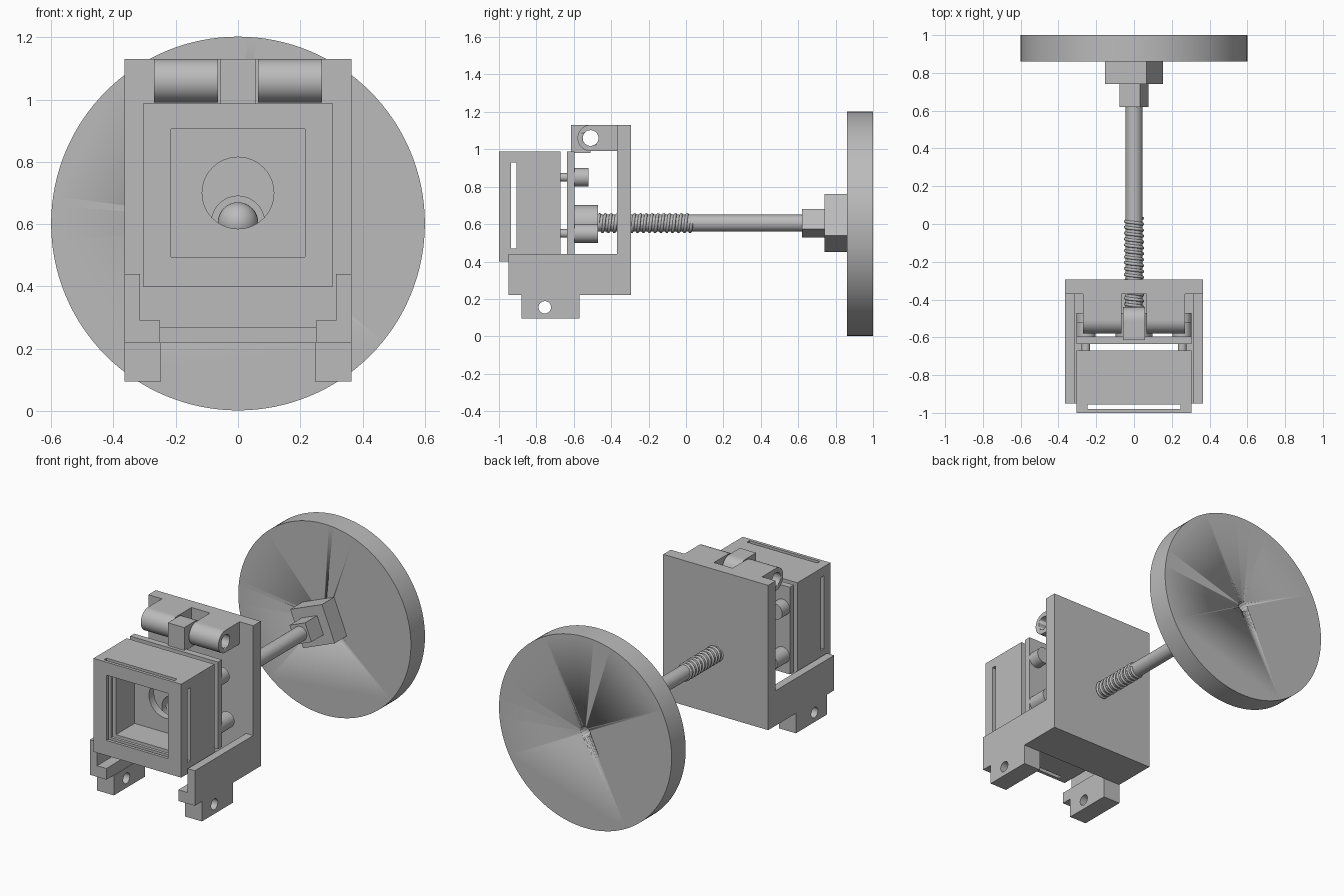
import bpy, bmesh, math
from mathutils import Matrix

cube = bpy.data.objects.get("Cube")
if cube:
    bpy.data.objects.remove(cube, do_unlink=True)

grey = bpy.data.materials.new("plain_grey")
grey.use_nodes = True
grey.diffuse_color = (0.5, 0.5, 0.5, 1)
grey.node_tree.nodes["Principled BSDF"].inputs["Base Color"].default_value = (0.5, 0.5, 0.5, 1)

AXIS_Z = 0.605  # height of the rod


def finish(name, bm, smooth=False):
    mesh = bpy.data.meshes.new(name)
    bmesh.ops.recalc_face_normals(bm, faces=bm.faces)
    bm.to_mesh(mesh)
    bm.free()
    obj = bpy.data.objects.new(name, mesh)
    bpy.context.collection.objects.link(obj)
    mesh.materials.append(grey)
    if smooth:
        activate(obj)
        bpy.ops.object.shade_smooth_by_angle(angle=math.radians(35))
    return obj


def activate(obj):
    bpy.ops.object.select_all(action='DESELECT')
    obj.select_set(True)
    bpy.context.view_layer.objects.active = obj


def box(name, x, y, z):
    bm = bmesh.new()
    bmesh.ops.create_cube(bm, size=1)
    for v in bm.verts:
        v.co = [(a + b) / 2 + c * (b - a) for (a, b), c in zip((x, y, z), v.co)]
    return finish(name, bm)


def cylinder(name, axis, centre, r, span, sides=48):
    """Cylinder along x or y; centre holds the other two coordinates."""
    bm = bmesh.new()
    bmesh.ops.create_cone(bm, cap_ends=True, segments=sides, radius1=r, radius2=r,
                          depth=span[1] - span[0])
    mid = (span[0] + span[1]) / 2
    if axis == 'X':
        rot, loc = Matrix.Rotation(math.pi / 2, 4, 'Y'), (mid, *centre)
    else:
        rot, loc = Matrix.Rotation(math.pi / 2, 4, 'X'), (centre[0], mid, centre[1])
    bmesh.ops.transform(bm, matrix=Matrix.Translation(loc) @ rot, verts=bm.verts)
    return finish(name, bm, True)


def combine(target, *others, op='DIFFERENCE'):
    for other in others:
        mod = target.modifiers.new("cut", 'BOOLEAN')
        mod.operation, mod.object, mod.solver = op, other, 'EXACT'
        activate(target)
        bpy.ops.object.modifier_apply(modifier=mod.name)
        bpy.data.objects.remove(other, do_unlink=True)
    return target


def rotated_square(name, half_diagonal, y):
    bm = bmesh.new()
    corners = []
    for i in range(4):
        a = math.radians(67 + 90 * i)
        corners.append(bm.verts.new((half_diagonal * math.cos(a), y[0],
                                     AXIS_Z + half_diagonal * math.sin(a))))
    face = bm.faces.new(corners)
    new = bmesh.ops.extrude_face_region(bm, geom=[face])["geom"]
    bmesh.ops.translate(bm, vec=(0, y[1] - y[0], 0),
                        verts=[g for g in new if isinstance(g, bmesh.types.BMVert)])
    return finish(name, bm)


# Round base disc with a centre hole
disc = cylinder("base_disc", 'Y', (0, 0.602), 0.6, (0.86, 1.0), 128)
combine(disc, cylinder("cutter", 'Y', (0, AXIS_Z), 0.033, (0.8, 1.1)))
rotated_square("mount_block", 0.168, (0.74, 0.86))
rotated_square("mount_nut", 0.083, (0.62, 0.74))

# Rod with a helical thread
cylinder("rod", 'Y', (0, AXIS_Z), 0.045, (-0.5, 0.62))
curve = bpy.data.curves.new("rod_thread", 'CURVE')
curve.dimensions = '3D'
curve.bevel_depth = 0.009
curve.bevel_resolution = 1
spline = curve.splines.new('POLY')
turns, steps = 16, 24
spline.points.add(turns * steps)
for i, p in enumerate(spline.points):
    a = 2 * math.pi * i / steps
    p.co = (0.045 * math.cos(a), -0.47 + 0.5 * i / (turns * steps),
            AXIS_Z + 0.045 * math.sin(a), 1)
thread = bpy.data.objects.new("rod_thread", curve)
bpy.context.collection.objects.link(thread)
curve.materials.append(grey)
activate(thread)
bpy.ops.object.convert(target='MESH')

# Ball end and its socket
bm = bmesh.new()
bmesh.ops.create_uvsphere(bm, u_segments=32, v_segments=16, radius=0.065,
                          matrix=Matrix.Translation((0, -0.56, AXIS_Z)))
finish("rod_ball", bm, True)
cup = cylinder("ball_socket", 'Y', (0, AXIS_Z), 0.097, (-0.595, -0.47))
combine(cup, cylinder("cutter", 'Y', (0, AXIS_Z), 0.085, (-0.7, -0.53)))

# Rear frame: back plate, floor, arms, lips and drilled feet
box("back_plate", (-0.365, 0.365), (-0.37, -0.295), (0.22, 1.13))
box("frame_floor", (-0.25, 0.25), (-0.57, -0.37), (0.22, 0.27))
for side, s in (("left", 1), ("right", -1)):
    def span(a, b):
        return tuple(sorted((s * a, s * b)))
    box(side + "_arm", span(0.315, 0.365), (-0.95, -0.37), (0.22, 0.44))
    box(side + "_lip", span(0.25, 0.315), (-0.95, -0.37), (0.22, 0.29))
    foot = box(side + "_foot", span(0.247, 0.365), (-0.88, -0.57), (0.095, 0.22))
    combine(foot, cylinder("cutter", 'X', (-0.755, 0.155), 0.033, span(0.2, 0.4)))

    # Hinge lug on the back plate
    lug = cylinder(side + "_hinge_lug", 'X', (-0.51, 1.06), 0.07, span(0.065, 0.27))
    combine(lug, box("join", span(0.065, 0.27), (-0.51, -0.37), (0.99, 1.13)), op='UNION')
    combine(lug, cylinder("cutter", 'X', (-0.51, 1.06), 0.042, span(0, 0.4)))

    # Adjusting bolts
    for level, z, back in (("upper", 0.85, -0.52), ("lower", 0.55, -0.47)):
        cylinder(f"{side}_{level}_bolt_head", 'Y', (s * 0.255, z), 0.05, (-0.595, back))
        cylinder(f"{side}_{level}_bolt_shank", 'Y', (s * 0.255, z), 0.023, (-0.68, -0.59))

# Swinging plate with its hinge tongue
plate = box("hinge_plate", (-0.305, 0.305), (-0.635, -0.595), (0.44, 0.987))
combine(plate, cylinder("cutter", 'Y', (0, AXIS_Z), 0.085, (-0.7, -0.5)))
tongue = cylinder("hinge_tongue", 'X', (-0.51, 1.06), 0.07, (-0.057, 0.057))
combine(tongue, box("join", (-0.057, 0.057), (-0.615, -0.51), (0.98, 1.13)), op='UNION')
combine(tongue, cylinder("cutter", 'X', (-0.51, 1.06), 0.042, (-0.2, 0.2)))

# Front housing: square cavity, round rear hole and thin through slots
housing = box("front_housing", (-0.305, 0.305), (-1.0, -0.67), (0.4, 0.987))
combine(housing,
        box("cutter", (-0.215, 0.215), (-1.1, -0.72), (0.495, 0.905)),
        cylinder("cutter", 'Y', (0, 0.7), 0.115, (-0.8, -0.6)),
        box("cutter", (-0.4, 0.4), (-0.935, -0.905), (0.47, 0.93)),
        box("cutter", (-0.245, 0.245), (-0.98, -0.955), (0.3, 1.1)))
